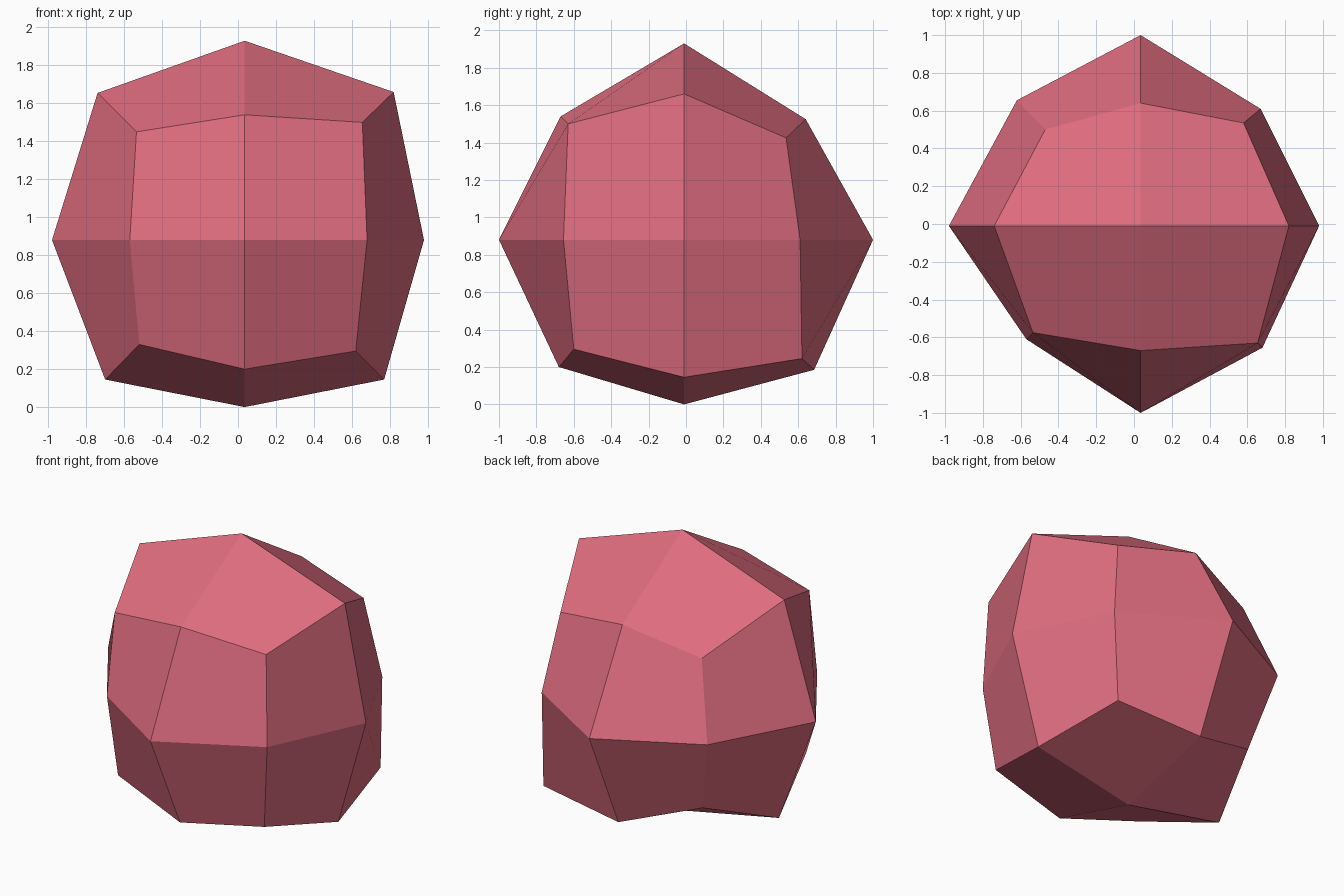
import bpy, bmesh
from itertools import product

if "Cube" in bpy.data.objects:
    bpy.data.objects.remove(bpy.data.objects["Cube"])

C = (0.035, -0.01, 0.88)          # planes through which the main ridges run

# Points keyed by side (x, y, z); a 0 side means the point lies on that ridge plane
points = {
    # tips of the six sides
    (1, 0, 0): (0.98,), (-1, 0, 0): (-0.98,),
    (0, 1, 0): (1.0,), (0, -1, 0): (-1.0,),
    (0, 0, 1): (1.93,), (0, 0, -1): (0.0,),
    # ridge points between two sides
    (1, 0, 1): (0.82, 1.66), (-1, 0, 1): (-0.74, 1.655),
    (1, 0, -1): (0.77, 0.145), (-1, 0, -1): (-0.70, 0.145),
    (0, -1, 1): (-0.67, 1.54), (0, 1, 1): (0.64, 1.525),
    (0, -1, -1): (-0.68, 0.20), (0, 1, -1): (0.685, 0.185),
    (1, -1, 0): (0.68, -0.655), (-1, -1, 0): (-0.57, -0.61),
    (1, 1, 0): (0.67, 0.61), (-1, 1, 0): (-0.62, 0.655),
    # eight corners
    (-1, -1, 1): (-0.535, -0.575, 1.45), (1, -1, 1): (0.655, -0.63, 1.50),
    (1, 1, 1): (0.58, 0.535, 1.425), (-1, 1, 1): (-0.47, 0.50, 1.375),
    (-1, -1, -1): (-0.52, -0.56, 0.33), (1, -1, -1): (0.62, -0.60, 0.295),
    (1, 1, -1): (0.65, 0.62, 0.245), (-1, 1, -1): (-0.49, 0.52, 0.36),
}

bm = bmesh.new()
verts = {}
for key, vals in points.items():
    it = iter(vals)
    verts[key] = bm.verts.new([next(it) if s else c for s, c in zip(key, C)])

# Three quads meet at every corner, one for each side
for corner in product((-1, 1), repeat=3):
    for a in range(3):
        b, c = (a + 1) % 3, (a + 2) % 3
        pick = lambda *axes: verts[tuple(corner[i] if i in axes else 0 for i in range(3))]
        bm.faces.new((pick(a), pick(a, b), verts[corner], pick(a, c)))
bmesh.ops.recalc_face_normals(bm, faces=bm.faces)

mesh = bpy.data.meshes.new("faceted_stone")
bm.to_mesh(mesh)
bm.free()
stone = bpy.data.objects.new("faceted_stone", mesh)
bpy.context.collection.objects.link(stone)

mat = bpy.data.materials.new("rose_pink")
mat.diffuse_color = (0.74, 0.153, 0.215, 1)
mat.use_nodes = True
mat.node_tree.nodes["Principled BSDF"].inputs["Base Color"].default_value = mat.diffuse_color
mesh.materials.append(mat)
